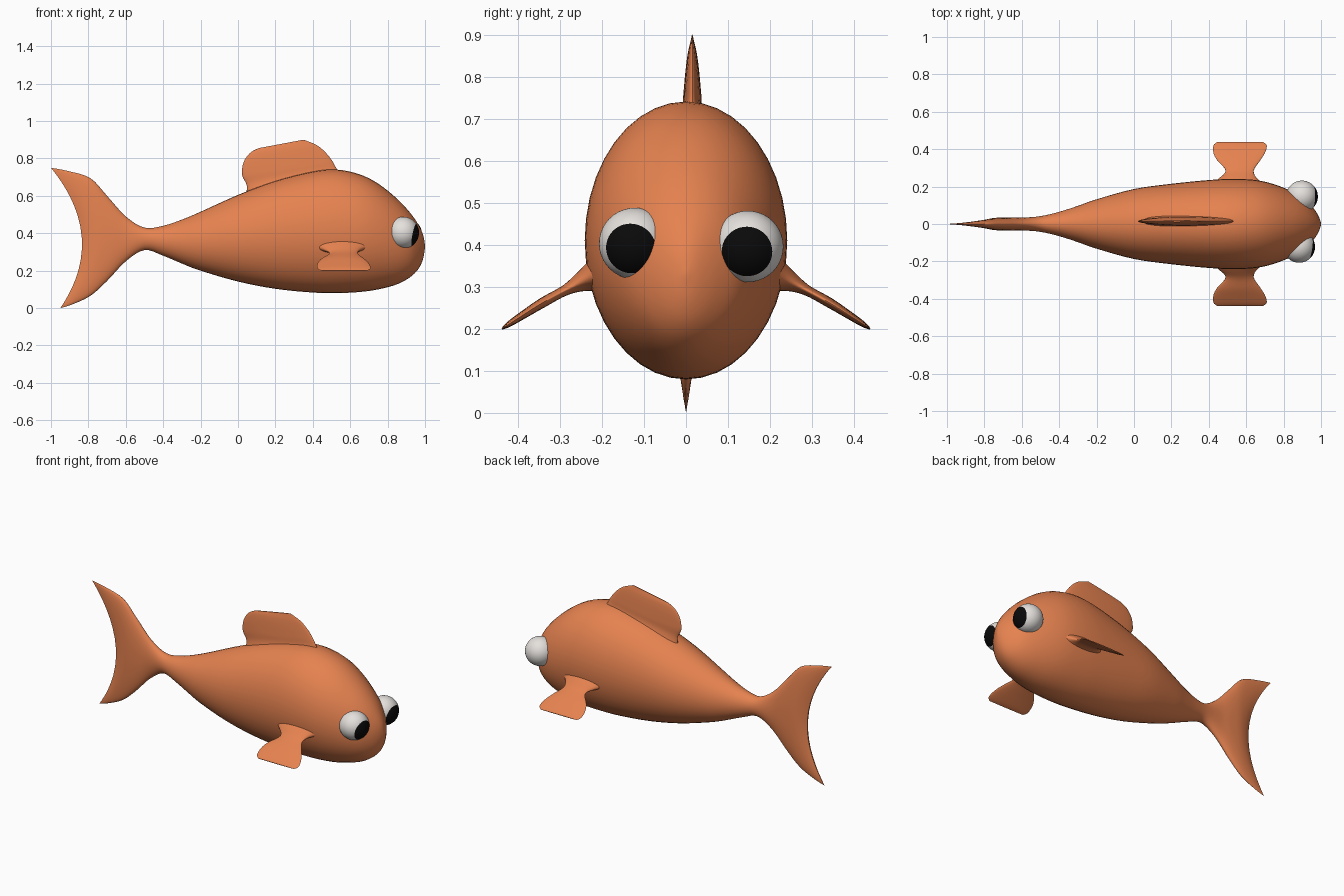
import bpy, bmesh, math
from mathutils import Vector

if "Cube" in bpy.data.objects:
    bpy.data.objects.remove(bpy.data.objects["Cube"])


def material(name, rgb):
    m = bpy.data.materials.new(name)
    m.diffuse_color = (*rgb, 1)
    m.use_nodes = True
    m.node_tree.nodes["Principled BSDF"].inputs["Base Color"].default_value = m.diffuse_color
    return m


orange = material("orange skin", (0.79, 0.225, 0.08))
white = material("eye white", (0.78, 0.75, 0.72))
black = material("pupil black", (0.003, 0.003, 0.003))


def smooth_rows(rows, steps):
    """Catmull-Rom interpolation of the section values."""
    out = []
    for i in range(len(rows) - 1):
        a, b, c, d = (rows[max(i - 1, 0)], rows[i], rows[i + 1],
                      rows[min(i + 2, len(rows) - 1)])
        for s in range(steps):
            t = s / steps
            out.append([0.5 * (2 * q + (r - p) * t + (2 * p - 5 * q + 4 * r - u) * t * t
                               + (3 * q - p - 3 * r + u) * t ** 3)
                        for p, q, r, u in zip(a, b, c, d)])
    return out + [list(rows[-1])]


def loft(name, sections, normal, steps=4, seg=40):
    """Skin lens-shaped sections: two edge points P and Q, half width, x bow."""
    bm = bmesh.new()
    rings = []
    for r in smooth_rows(sections, steps):
        p, q, w, bow = Vector(r[0:3]), Vector(r[3:6]), r[6], r[7]
        ring = []
        for k in range(seg):
            a = 2 * math.pi * k / seg
            s, c = math.sin(a), math.cos(a)
            co = (p + q) / 2 + (p - q) / 2 * s + normal * w * c
            co.x += bow * c * c
            ring.append(bm.verts.new(co))
        rings.append(ring)
    for r0, r1 in zip(rings, rings[1:]):
        for k in range(seg):
            n = (k + 1) % seg
            bm.faces.new((r0[k], r0[n], r1[n], r1[k]))
    # close the ends with a strip across the section
    q4 = seg // 4
    for ring in (rings[0], rings[-1]):
        for i in range(q4, q4 + seg // 2):
            j, m = (2 * q4 - i) % seg, (2 * q4 - i - 1) % seg
            quad = list(dict.fromkeys((ring[i % seg], ring[(i + 1) % seg], ring[m], ring[j])))
            if len(quad) > 2:
                bm.faces.new(quad)
    bmesh.ops.recalc_face_normals(bm, faces=bm.faces)
    return finish(name, bm, [orange])


def finish(name, bm, mats):
    me = bpy.data.meshes.new(name)
    bm.to_mesh(me)
    bm.free()
    for m in mats:
        me.materials.append(m)
    ob = bpy.data.objects.new(name, me)
    bpy.context.collection.objects.link(ob)
    bpy.ops.object.select_all(action='DESELECT')
    ob.select_set(True)
    bpy.context.view_layer.objects.active = ob
    bpy.ops.object.shade_smooth_by_angle(angle=math.radians(60))
    return ob


# forked tail: middle x, top x, top z, bottom x, bottom z, half width
tail = [(-.835, -1, .75, -.95, 0, .004), (-.80, -.91, .733, -.89, .018, .02),
        (-.75, -.79, .695, -.79, .065, .032), (-.68, -.70, .60, -.70, .145, .035),
        (-.60, -.60, .49, -.60, .25, .034)]
# body: x, top z, bottom z, half width
body = [(-.5, .43, .31, .042), (-.4, .44, .28, .065), (-.3, .473, .238, .097),
        (-.2, .515, .20, .132), (0, .605, .142, .187), (.2, .68, .103, .215),
        (.4, .73, .083, .235), (.53, .74, .08, .241), (.65, .715, .086, .235),
        (.75, .665, .1, .212), (.85, .585, .127, .172), (.92, .51, .165, .13),
        (.965, .445, .21, .078), (.99, .39, .265, .035), (1, .336, .324, .004)]
rows = [(xt, 0, zt, xb, 0, zb, w, xm - (xt + xb) / 2) for xm, xt, zt, xb, zb, w in tail]
rows += [(x, 0, zt, x, 0, zb, w, 0) for x, zt, zb, w in body]
loft("body_and_tail", rows, Vector((0, 1, 0)))

# dorsal fin: rear x, rear z, front x, front z, half width
dorsal = [(.04, .58, .58, .66, .06), (.047, .655, .53, .74, .027), (.022, .71, .505, .785, .022),
          (.03, .78, .47, .83, .017), (.065, .83, .42, .872, .011), (.11, .855, .35, .90, .003)]
loft("dorsal_fin", [(a, .015, b, c, .015, d, w, 0) for a, b, c, d, w in dorsal],
     Vector((0, 1, 0)))

# side fins: distance out, height, rear x, front x, half thickness
side = [(.20, .325, .40, .71, .05), (.24, .315, .45, .66, .028), (.285, .293, .49, .64, .013),
        (.34, .263, .445, .675, .012), (.38, .238, .425, .70, .01),
        (.42, .212, .425, .71, .007), (.438, .20, .445, .69, .002)]
for label, s in (("right", -1), ("left", 1)):
    loft(label + "_side_fin", [(a, s * y, z, b, s * y, z, w, 0) for y, z, a, b, w in side],
         Vector((0, s * .5, .87)))


# eyes: spheres whose pole faces the gaze, with the cap coloured as pupil
def eye(name, centre, gaze, r=.085):
    bm = bmesh.new()
    bmesh.ops.create_uvsphere(bm, u_segments=40, v_segments=32, radius=r)
    for f in bm.faces:
        f.material_index = 1 if f.calc_center_median().z > r * math.cos(math.pi / 4) else 0
        f.smooth = True
    bmesh.ops.rotate(bm, verts=bm.verts, matrix=Vector(gaze).to_track_quat('Z', 'Y').to_matrix())
    bmesh.ops.translate(bm, verts=bm.verts, vec=centre)
    finish(name, bm, [white, black])


eye("right_eye", (.883, -.122, .403), (1, -.15, -.2))
eye("left_eye", (.898, .147, .396), (1, -.03, -.2))
